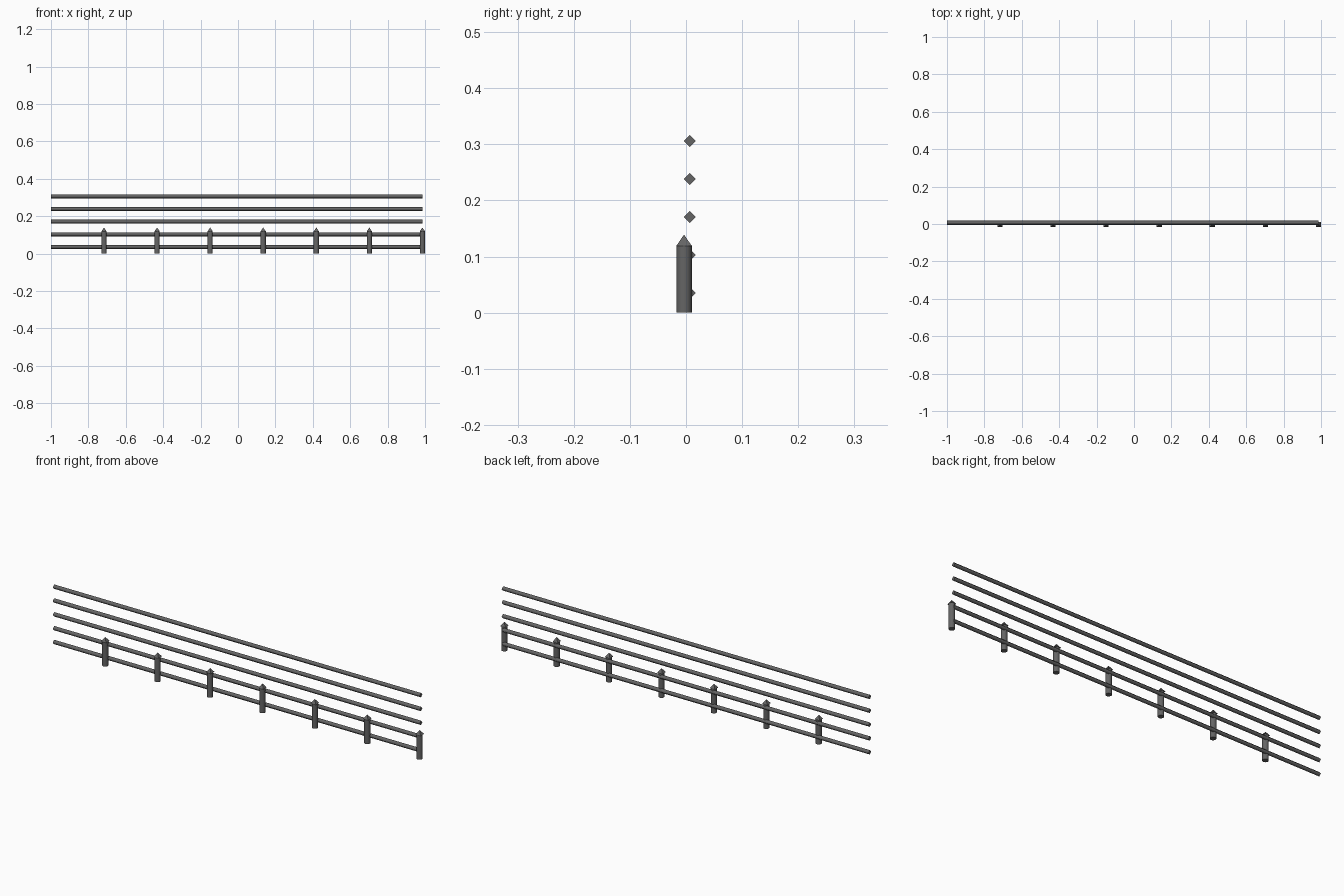
import bpy, math

if "Cube" in bpy.data.objects:
    bpy.data.objects.remove(bpy.data.objects["Cube"])

X0, X1 = -1.0, 0.986
COUNT = 7
STEP = (X1 - X0) / COUNT
POST_Y, RAIL_Y = -0.0035, 0.0067

dark = bpy.data.materials.new("dark_metal")
dark.diffuse_color = (0.13, 0.13, 0.13, 1)
dark.use_nodes = True
dark.node_tree.nodes["Principled BSDF"].inputs["Base Color"].default_value = dark.diffuse_color


def finish(name, smooth_sides=False):
    ob = bpy.context.object
    ob.name = name
    ob.data.materials.append(dark)
    if smooth_sides:  # round the sides, keep the end faces flat
        for p in ob.data.polygons:
            p.use_smooth = abs(p.normal.z) < 0.5


# round posts with square pyramid caps
for i in range(1, COUNT + 1):
    x = X0 + i * STEP
    bpy.ops.mesh.primitive_cylinder_add(vertices=16, radius=0.0138, depth=0.12,
                                        location=(x, POST_Y, 0.06))
    finish(f"post_{i}", True)
    bpy.ops.mesh.primitive_cone_add(vertices=4, radius1=0.0138 * math.sqrt(2), radius2=0,
                                    depth=0.02, location=(x, POST_Y, 0.129),
                                    rotation=(0, 0, math.pi / 4))
    finish(f"post_cap_{i}")

# diamond-section rails
for i in range(5):
    bpy.ops.mesh.primitive_cylinder_add(vertices=4, radius=0.0108, depth=X1 - X0,
                                        location=((X0 + X1) / 2, RAIL_Y, 0.035 + i * 0.0677),
                                        rotation=(0, math.pi / 2, 0))
    finish(f"rail_{i + 1}", True)
